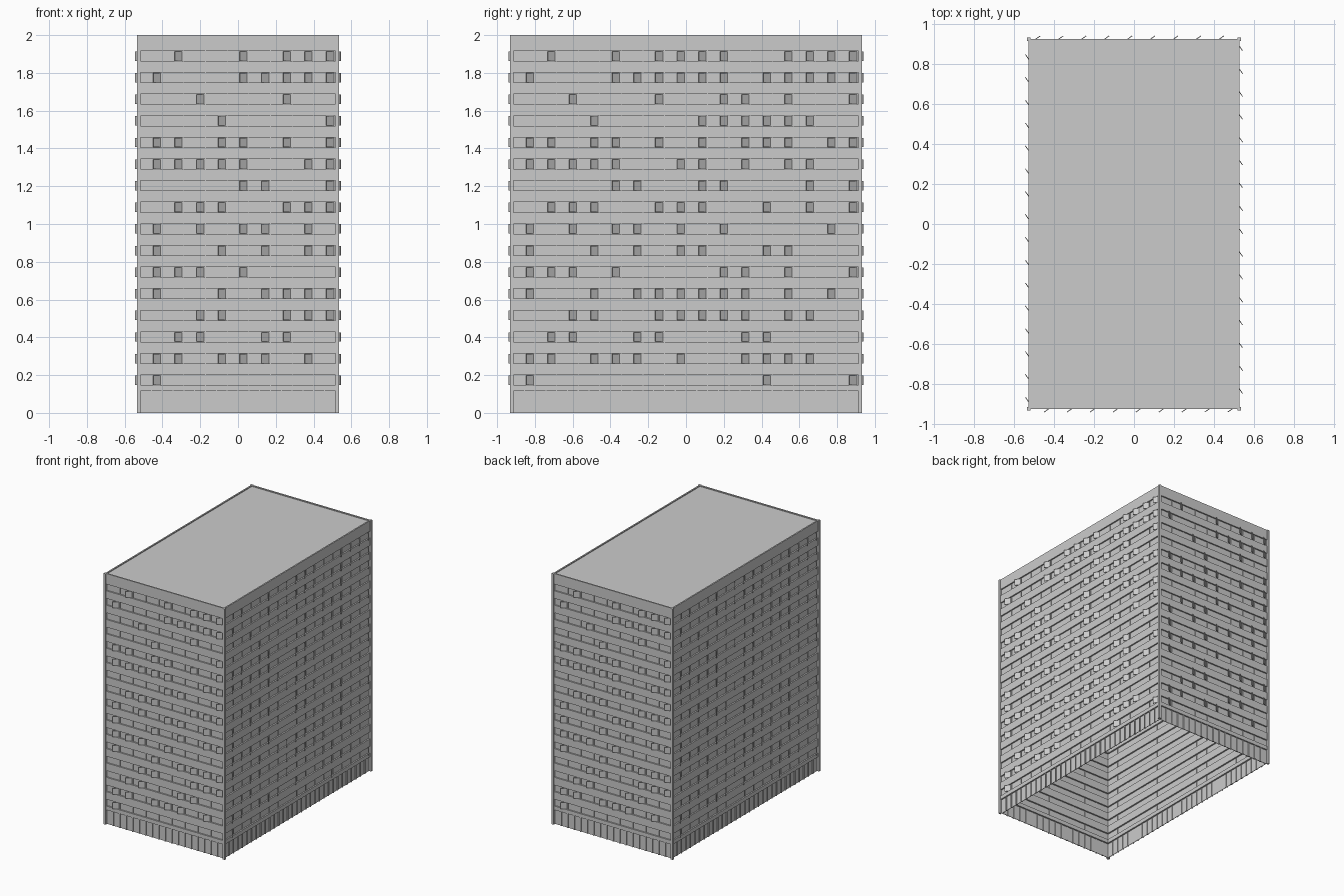
import bpy, bmesh, math
from mathutils import Matrix, Vector

if "Cube" in bpy.data.objects:
    bpy.data.objects.remove(bpy.data.objects["Cube"])

HX, HY, H = 0.516, 0.913, 2.0      # glass planes and total height
BAY, FLOOR = 0.1143, 0.1144
ROWS = 16
WIN_Z0, WIN_H = 0.147, 0.053       # first window strip
OUT, IN = 0.011, 0.016             # spandrel depth outside / inside the glass

# open windows per floor, bottom to top, as column numbers in hex
OPEN = ["0bf", "013457abcd", "1256ab", "236789acd", "0356789ace",
        "01249acf", "03578bc", "024579e", "123678bdf", "4589df",
        "0123478acd", "013468abcef", "389abcd", "269acf",
        "0456789bcdef", "146789cdef"]


def add_box(bm, lo, hi, mat=None):
    lo, hi = Vector(lo), Vector(hi)
    size = hi - lo
    m = Matrix.Translation((lo + hi) / 2) @ Matrix.Diagonal((*size, 1))
    bmesh.ops.create_cube(bm, size=1, matrix=(mat @ m) if mat else m)


def finish(bm, name):
    me = bpy.data.meshes.new(name)
    bm.to_mesh(me)
    bm.free()
    ob = bpy.data.objects.new(name, me)
    bpy.context.collection.objects.link(ob)
    return ob


parts = {n: bmesh.new() for n in
         ("spandrels", "glass", "mullions", "ground_floor_mullions", "open_windows")}

# each facade is drawn facing -y, then turned into place
for k in range(4):
    L, D, cols = (HX, HY, 9) if k % 2 == 0 else (HY, HX, 16)
    R = Matrix.Rotation(k * math.pi / 2, 4, 'Z')

    # glass sheet behind everything
    add_box(parts["glass"], (-L, -D, 0), (L, -D + 0.004, 1.98), R)

    # spandrel bands, first one over the ground floor, last one up to the parapet
    bands = [(0.116, WIN_Z0)]
    for i in range(ROWS):
        z = WIN_Z0 + i * FLOOR + WIN_H
        bands.append((z, z + FLOOR - WIN_H if i < ROWS - 1 else 1.977))
    for a, b in bands:
        add_box(parts["spandrels"], (-L, -D - OUT, a), (L, -D + IN, b), R)

    # ground floor mullions at half-bay spacing
    for j in range(1, cols * 2):
        u = -L + j * L / cols
        add_box(parts["ground_floor_mullions"],
                (u - 0.003, -D - 0.007, 0), (u + 0.003, -D + 0.008, 0.116), R)

    for i in range(ROWS):
        z = WIN_Z0 + i * FLOOR
        # slim mullions between bays
        for j in range(1, cols):
            u = -L + j * 2 * L / cols
            add_box(parts["mullions"], (u - 0.002, -D - 0.004, z),
                    (u + 0.002, -D + 0.006, z + WIN_H), R)
        # casements hinged on the right edge and swung outwards
        for c in OPEN[i]:
            j = int(c, 16)
            if j >= cols:
                continue
            hinge = -L + (j + 1) * 2 * L / cols - 0.010
            M = R @ Matrix.Translation((hinge, -D, 0)) @ Matrix.Rotation(
                math.radians(35), 4, 'Z')
            add_box(parts["open_windows"], (-0.046, -0.002, z + 0.001),
                    (0, 0.002, z + WIN_H - 0.002), M)

for name, bm in parts.items():
    finish(bm, name)

# corner posts
bm = bmesh.new()
for sx in (-1, 1):
    for sy in (-1, 1):
        x, y = sx * 0.525, sy * 0.922
        add_box(bm, (x - 0.009, y - 0.009, 0), (x + 0.009, y + 0.009, H))
finish(bm, "corner_posts")

# roof slab and the low parapet round it
bm = bmesh.new()
add_box(bm, (-HX, -HY, 1.977), (HX, HY, 1.993))
finish(bm, "roof_slab")
bm = bmesh.new()
for s in (-1, 1):
    for hx, hy, axis in ((HX, HY, 0), (HY, HX, 1)):
        R = Matrix.Rotation(axis * math.pi / 2 + (math.pi if s > 0 else 0), 4, 'Z')
        add_box(bm, (-hx, -hy - OUT, 1.977), (hx, -hy, H), R)
finish(bm, "parapet")
